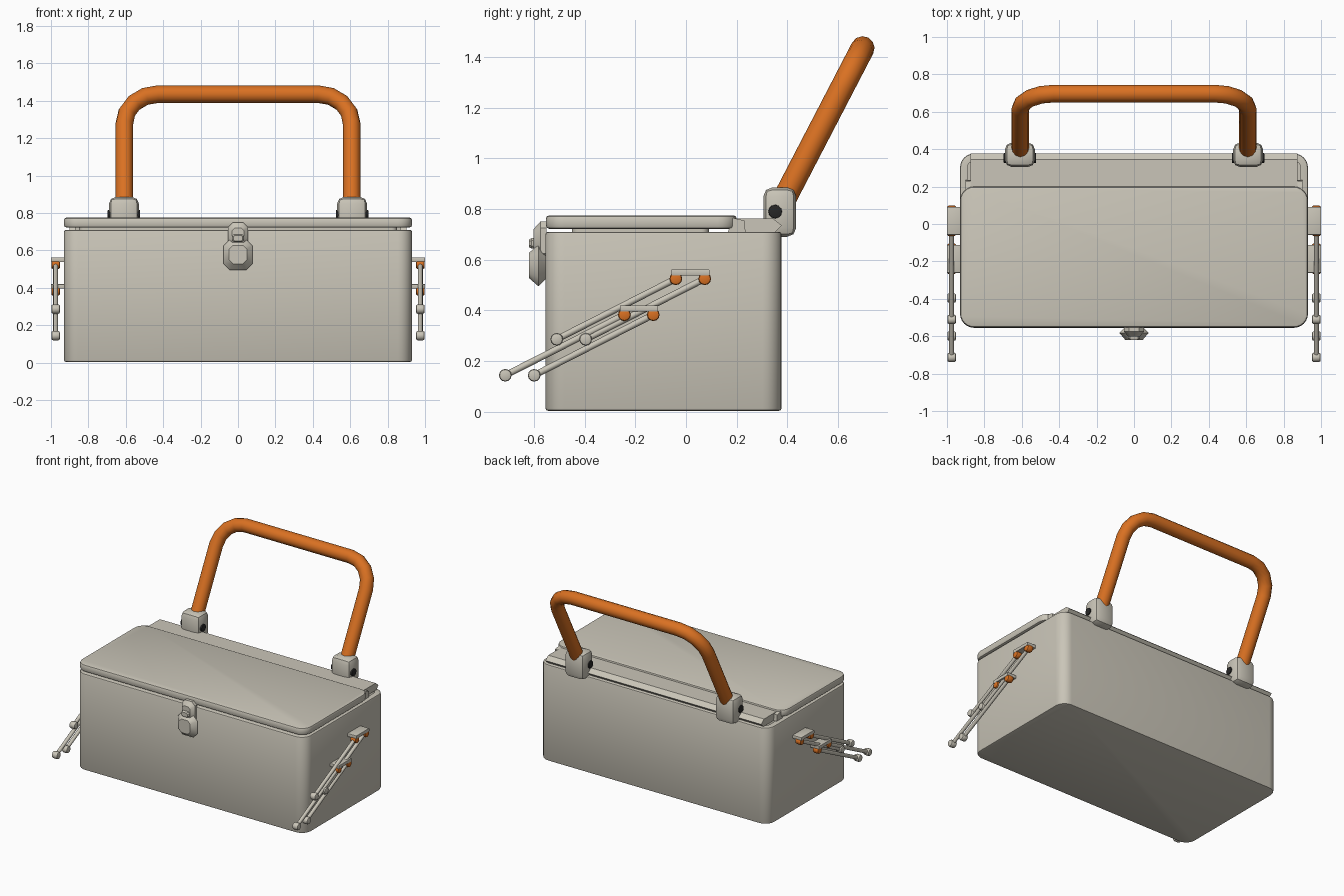
import bpy, bmesh, math
from mathutils import Vector, Matrix

cube = bpy.data.objects.get("Cube")
if cube:
    bpy.data.objects.remove(cube, do_unlink=True)


def material(name, rgb):
    m = bpy.data.materials.new(name)
    m.use_nodes = True
    m.diffuse_color = (*rgb, 1)
    m.node_tree.nodes["Principled BSDF"].inputs["Base Color"].default_value = (*rgb, 1)
    return m


GREY = material("warm grey", (0.59, 0.56, 0.48))
ORANGE = material("orange", (0.70, 0.165, 0.016))
BLACK = material("black", (0.02, 0.02, 0.02))


def smooth(obj, angle=35):
    bpy.ops.object.select_all(action="DESELECT")
    obj.select_set(True)
    bpy.context.view_layer.objects.active = obj
    bpy.ops.object.shade_smooth_by_angle(angle=math.radians(angle))


def finish(name, bm, mat):
    bmesh.ops.recalc_face_normals(bm, faces=bm.faces)
    me = bpy.data.meshes.new(name)
    bm.to_mesh(me)
    bm.free()
    me.materials.append(mat)
    obj = bpy.data.objects.new(name, me)
    bpy.context.collection.objects.link(obj)
    smooth(obj)
    return obj


def bevel(bm, edges, size, segments):
    bmesh.ops.bevel(bm, geom=edges, offset=size, segments=segments,
                    profile=0.5, affect="EDGES")


def block(name, lo, hi, corner=0, edge=0, wall=0, floor=0, mat=GREY):
    """Box with rounded upright corners, softened rims and an optional cavity."""
    bm = bmesh.new()
    lo, hi = Vector(lo), Vector(hi)
    bmesh.ops.create_cube(bm, size=1, matrix=Matrix.Translation((lo + hi) / 2)
                          @ Matrix.Diagonal((*(hi - lo), 1)))
    if corner:
        bevel(bm, [e for e in bm.edges
                   if abs(e.verts[0].co.z - e.verts[1].co.z) > 1e-4], corner, 6)
    if edge:
        bevel(bm, [e for e in bm.edges
                   if abs(e.verts[0].co.z - e.verts[1].co.z) < 1e-4], edge, 2)
    if wall:
        bm.normal_update()
        top = max(bm.faces, key=lambda f: f.calc_center_median().z)
        bmesh.ops.inset_region(bm, faces=[top], thickness=wall)
        pit = bmesh.ops.extrude_discrete_faces(bm, faces=[top])["faces"][0]
        bmesh.ops.translate(bm, verts=pit.verts, vec=(0, 0, lo.z + floor - hi.z))
    return finish(name, bm, mat)


def loft(name, rings, mat=GREY):
    """Skin a list of equal-length point rings and cap both ends."""
    bm = bmesh.new()
    rows = [[bm.verts.new(p) for p in ring] for ring in rings]
    n = len(rows[0])
    for a, b in zip(rows, rows[1:]):
        for i in range(n):
            bm.faces.new((a[i], a[(i + 1) % n], b[(i + 1) % n], b[i]))
    bm.faces.new(rows[0])
    bm.faces.new(rows[-1])
    return finish(name, bm, mat)


def rod(name, a, b, radius, sides=12, soft=0, mat=GREY):
    a, b = Vector(a), Vector(b)
    turn = (b - a).to_track_quat("Z", "Y").to_matrix().to_4x4()
    bm = bmesh.new()
    bmesh.ops.create_cone(bm, cap_ends=True, segments=sides, radius1=radius,
                          radius2=radius, depth=(b - a).length,
                          matrix=Matrix.Translation((a + b) / 2) @ turn)
    if soft:
        caps = [f for f in bm.faces if len(f.verts) == sides]
        bevel(bm, list({e for f in caps for e in f.edges}), soft, 2)
    return finish(name, bm, mat)


def extrude_x(name, profile, x0, x1):
    return loft(name, [[(x, y, z) for y, z in profile] for x in (x0, x1)])


# Box, lid and the inner lip of the lid
block("box_body", (-0.93, -0.555, 0.004), (0.93, 0.377, 0.71), 0.075, 0.01, 0.03, 0.03)
block("lid", (-0.93, -0.553, 0.722), (0.93, 0.2, 0.775), 0.075, 0.013)
block("lid_lip", (-0.85, -0.45, 0.69), (0.85, 0.09, 0.73), 0.03)

# Fixed strip behind the lid, with hinge ears at its ends
extrude_x("back_strip", [(0.19, 0.708), (0.19, 0.762), (0.345, 0.762),
                         (0.378, 0.735), (0.35, 0.708)], -0.875, 0.875)


def gem(name, half, z0, z1, chamfer, rings):
    """Faceted octagonal boss: rings are (y, scale) pairs."""
    mid, h = (z0 + z1) / 2, (z1 - z0) / 2
    quarter = [(half, h - chamfer), (half - chamfer, h)]
    outline = (quarter + [(-x, z) for x, z in reversed(quarter)]
               + [(-x, -z) for x, z in quarter]
               + [(x, -z) for x, z in reversed(quarter)])
    return loft(name, [[(x * s, y, mid + z * s) for x, z in outline] for y, s in rings])


# Front latch
gem("latch_body", 0.078, 0.495, 0.66, 0.035, [(-0.55, 0.6), (-0.582, 1), (-0.62, 0.6)])
gem("latch_plate", 0.053, 0.6, 0.75, 0.025, [(-0.55, 1), (-0.575, 1), (-0.602, 0.6)])
gem("latch_button", 0.032, 0.645, 0.685, 0.01, [(-0.57, 1), (-0.61, 1), (-0.62, 0.75)])

for side, s in (("left", 1), ("right", -1)):
    extrude_x(side + "_hinge_ear", [(0.165, 0.708), (0.185, 0.765), (0.23, 0.755),
                                    (0.235, 0.708)], s * 0.87, s * 0.9)

    # Handle socket with a bolt through it
    bm = bmesh.new()
    bmesh.ops.create_cube(bm, size=1, matrix=Matrix.Translation((s * 0.61, 0.37, 0.788))
                          @ Matrix.Diagonal((0.16, 0.13, 0.195, 1)))
    bevel(bm, bm.edges[:], 0.036, 2)
    finish(side + "_handle_socket", bm, GREY)
    rod(side + "_socket_bolt", (s * 0.523, 0.352, 0.79), (s * 0.697, 0.352, 0.79),
        0.027, 12, 0.004, BLACK)

    # Two stages of folding arms on each end
    x = s * 0.975
    for stage, y, z in (("upper", -0.04, 0.525), ("lower", -0.243, 0.383)):
        name = f"{side}_{stage}_"
        block(name + "bracket", (min(s * 0.925, s), y - 0.018, z + 0.012),
              (max(s * 0.925, s), y + 0.132, z + 0.037), 0, 0.004)
        for pos, dy in (("front", 0), ("back", 0.114)):
            a = Vector((x, y + dy, z))
            b = a + Vector((0, -0.47, -0.239))
            rod(name + pos + "_arm", a, b, 0.013)
            rod(name + pos + "_pivot", a - Vector((0.023, 0, 0)),
                a + Vector((0.023, 0, 0)), 0.025, 12, 0.009, ORANGE)
            rod(name + pos + "_arm_end", b - Vector((0.023, 0, 0)),
                b + Vector((0.023, 0, 0)), 0.025, 12, 0.009)

# Tilted carrying handle with rounded corners
base = Vector((0, 0.362, 0.79))
up = Vector((0, 0.335, 0.645)).normalized()
half, height, bend, steps = 0.608, 0.727, 0.18, 4
left = [(half, 0.04)]
for i in range(steps + 1):
    t = math.pi / 2 * i / steps
    left.append((half - bend + bend * math.cos(t), height - bend + bend * math.sin(t)))
path = left + [(-x, v) for x, v in reversed(left)]

curve = bpy.data.curves.new("handle", "CURVE")
curve.dimensions = "3D"
curve.bevel_depth = 0.047
curve.bevel_resolution = 4
curve.use_fill_caps = True
spline = curve.splines.new("POLY")
spline.points.add(len(path) - 1)
for point, (x, v) in zip(spline.points, path):
    point.co = (*(base + up * v + Vector((x, 0, 0))), 1)
curve.materials.append(ORANGE)
handle = bpy.data.objects.new("handle", curve)
bpy.context.collection.objects.link(handle)
bpy.ops.object.select_all(action="DESELECT")
handle.select_set(True)
bpy.context.view_layer.objects.active = handle
bpy.ops.object.convert(target="MESH")
smooth(bpy.context.view_layer.objects.active)
